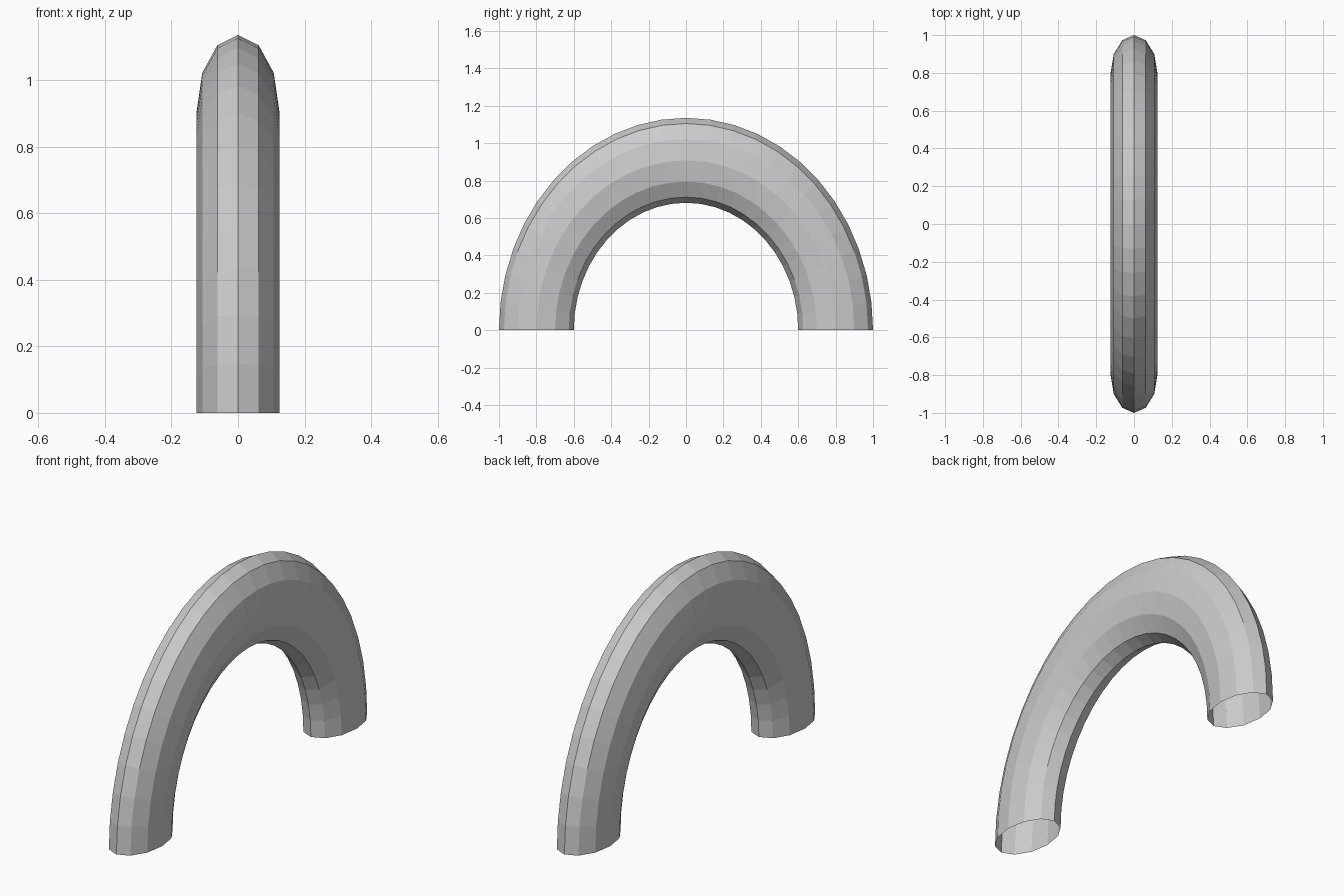
import bpy, bmesh
from math import sin, cos, pi

if "Cube" in bpy.data.objects:
    bpy.data.objects.remove(bpy.data.objects["Cube"])

SIDES, STEPS = 12, 24
MAJOR, MINOR = 0.8, 0.2      # path radius, tube radius in the arch plane
HALF_WIDTH = 0.124           # tube half-thickness along x
RISE = 1.135                 # vertical stretch of the arch

# Arch: elliptical rings swept over a half turn, open at both feet
bm = bmesh.new()
rings = []
for i in range(STEPS + 1):
    t = pi * i / STEPS
    ring = []
    for j in range(SIDES):
        a = 2 * pi * j / SIDES
        r = MAJOR + MINOR * cos(a)
        ring.append(bm.verts.new((HALF_WIDTH * sin(a), r * cos(t), RISE * r * sin(t))))
    rings.append(ring)

for lower, upper in zip(rings, rings[1:]):
    for j in range(SIDES):
        k = (j + 1) % SIDES
        bm.faces.new((lower[j], lower[k], upper[k], upper[j]))

# Make the faces point away from the tube's centre line
bm.normal_update()
f = max(bm.faces, key=lambda face: face.calc_center_median().z)
if f.normal.z < 0:
    bmesh.ops.reverse_faces(bm, faces=bm.faces[:])

mesh = bpy.data.meshes.new("arch_tube")
bm.to_mesh(mesh)
bm.free()
bpy.context.collection.objects.link(bpy.data.objects.new("arch_tube", mesh))
